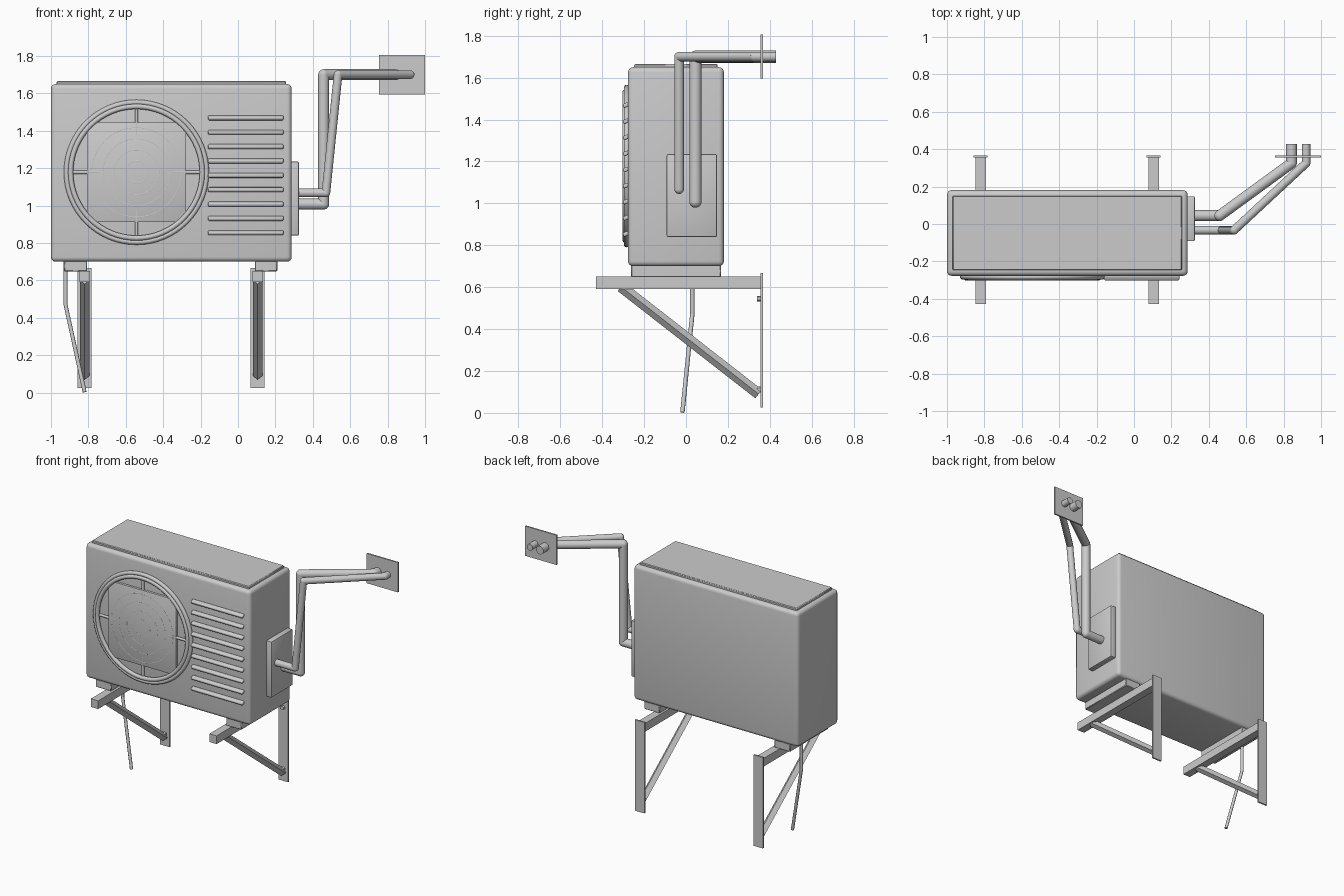
import bpy, bmesh, math
from mathutils import Vector, Matrix

if "Cube" in bpy.data.objects:
    bpy.data.objects.remove(bpy.data.objects["Cube"])

grey = bpy.data.materials.new("light grey")
grey.diffuse_color = (0.6, 0.6, 0.6, 1)
grey.use_nodes = True
grey.node_tree.nodes["Principled BSDF"].inputs["Base Color"].default_value = grey.diffuse_color


def finish(name, bm, smooth=True):
    me = bpy.data.meshes.new(name)
    bm.to_mesh(me)
    bm.free()
    ob = bpy.data.objects.new(name, me)
    bpy.context.collection.objects.link(ob)
    me.materials.append(grey)
    if smooth:
        bpy.ops.object.select_all(action='DESELECT')
        ob.select_set(True)
        bpy.context.view_layer.objects.active = ob
        bpy.ops.object.shade_smooth_by_angle(angle=math.radians(40))
    return ob


def box(name, x, y, z, bevel=0.0, segments=3, tilt=0.0):
    """Box from (min, max) ranges, optionally rounded and tilted about x."""
    bm = bmesh.new()
    size = [b - a for a, b in (x, y, z)]
    mid = [(a + b) / 2 for a, b in (x, y, z)]
    bmesh.ops.create_cube(bm, size=1, matrix=Matrix.Diagonal((*size, 1)))
    if bevel:
        bmesh.ops.bevel(bm, geom=bm.edges[:], offset=bevel, segments=segments,
                        profile=0.5, affect='EDGES')
    bm.transform(Matrix.Translation(mid) @ Matrix.Rotation(tilt, 4, 'X'))
    return finish(name, bm, bevel > 0)


def rod(bm, a, b, radius, sides, spin=0.0):
    a, b = Vector(a), Vector(b)
    turn = (b - a).to_track_quat('Z', 'Y').to_matrix().to_4x4()
    place = Matrix.Translation((a + b) / 2) @ turn @ Matrix.Rotation(spin, 4, 'Z')
    bmesh.ops.create_cone(bm, cap_ends=True, segments=sides, radius1=radius,
                          radius2=radius, depth=(b - a).length, matrix=place)


def pipe(name, points, radius, sides=20):
    """Straight runs joined by ball elbows."""
    bm = bmesh.new()
    for a, b in zip(points, points[1:]):
        rod(bm, a, b, radius, sides)
    for p in points[1:-1]:
        bmesh.ops.create_uvsphere(bm, u_segments=sides, v_segments=12, radius=radius,
                                  matrix=Matrix.Translation(p))
    return finish(name, bm)


def ring(name, centre, major, minor):
    """Round ring facing -y."""
    bm = bmesh.new()
    n, m = 64, 10
    loops = []
    for i in range(n):
        a = 2 * math.pi * i / n
        loop = []
        for j in range(m):
            b = 2 * math.pi * j / m
            r = major + minor * math.cos(b)
            loop.append(bm.verts.new((centre[0] + r * math.cos(a),
                                      centre[1] + minor * math.sin(b),
                                      centre[2] + r * math.sin(a))))
        loops.append(loop)
    for i in range(n):
        p, q = loops[i], loops[(i + 1) % n]
        for j in range(m):
            k = (j + 1) % m
            bm.faces.new((p[j], p[k], q[k], q[j]))
    bmesh.ops.recalc_face_normals(bm, faces=bm.faces[:])
    return finish(name, bm)


# Casing, lid and side valve cover
box("casing", (-1.0, 0.287), (-0.277, 0.181), (0.70, 1.65), 0.025, 4)
box("lid", (-0.97, 0.257), (-0.247, 0.151), (1.64, 1.666), 0.005, 1)
box("valve_cover", (0.28, 0.325), (-0.092, 0.148), (0.84, 1.235), 0.006, 2)

# Fan guard: rim, spokes, square centre panel and faint rings
FX, FZ = -0.543, 1.178
ring("fan_rim_outer", (FX, -0.283, FZ), 0.374, 0.014)
ring("fan_rim_inner", (FX, -0.290, FZ), 0.352, 0.014)
for i in range(4):
    a = i * math.pi / 2
    d = Vector((math.cos(a), 0, math.sin(a)))
    c = Vector((FX, -0.284, FZ))
    pipe("fan_spoke", [c + d * 0.2, c + d * 0.35], 0.009, 10)
box("fan_panel", (FX - 0.265, FX + 0.265), (-0.292, -0.27), (FZ - 0.267, FZ + 0.267),
    0.004, 2)
for i in range(1, 5):
    ring("fan_panel_ring", (FX, -0.2867, FZ), 0.06 * i, 0.006)

# Nine louvre slats
for i in range(9):
    z = 1.469 - i * 0.0768
    box("louvre_slat", (-0.16, 0.243), (-0.301, -0.271), (z - 0.010, z + 0.010),
        0.007, 3, math.radians(25))

# Wall brackets with diagonal struts
for x in (-0.82, 0.105):
    box("bracket_arm", (x - 0.028, x + 0.028), (-0.429, 0.36), (0.592, 0.65))
    box("bracket_wall_plate", (x - 0.037, x + 0.037), (0.356, 0.367), (0.025, 0.667))
    bm = bmesh.new()
    rod(bm, (x, -0.31, 0.602), (x, 0.347, 0.09), 0.026, 4)
    finish("bracket_strut", bm, False)
    for z in (0.112, 0.545):
        pipe("bracket_bolt", [(x, 0.338, z), (x, 0.36, z)], 0.014, 6)

# Feet under the casing
for x0, x1 in ((-0.93, -0.807), (0.09, 0.21)):
    box("foot", (x0, x1), (-0.262, 0.167), (0.648, 0.705), 0.004, 1)

# Refrigerant pipes going through a wall plate
pipe("thick_pipe", [(0.30, 0.045, 1.008), (0.458, 0.045, 1.008), (0.458, 0.045, 1.70),
                    (0.842, 0.325, 1.70), (0.842, 0.429, 1.70)], 0.029)
pipe("thin_pipe", [(0.30, -0.033, 1.068), (0.47, -0.033, 1.068), (0.535, -0.033, 1.70),
                   (0.92, 0.325, 1.70), (0.92, 0.429, 1.70)], 0.023)
box("pipe_wall_plate", (0.755, 1.0), (0.356, 0.367), (1.595, 1.805))

# Drain hose
pipe("drain_hose", [(-0.922, 0.03, 0.71), (-0.922, 0.03, 0.47), (-0.82, -0.017, 0.003)],
     0.0105, 12)
